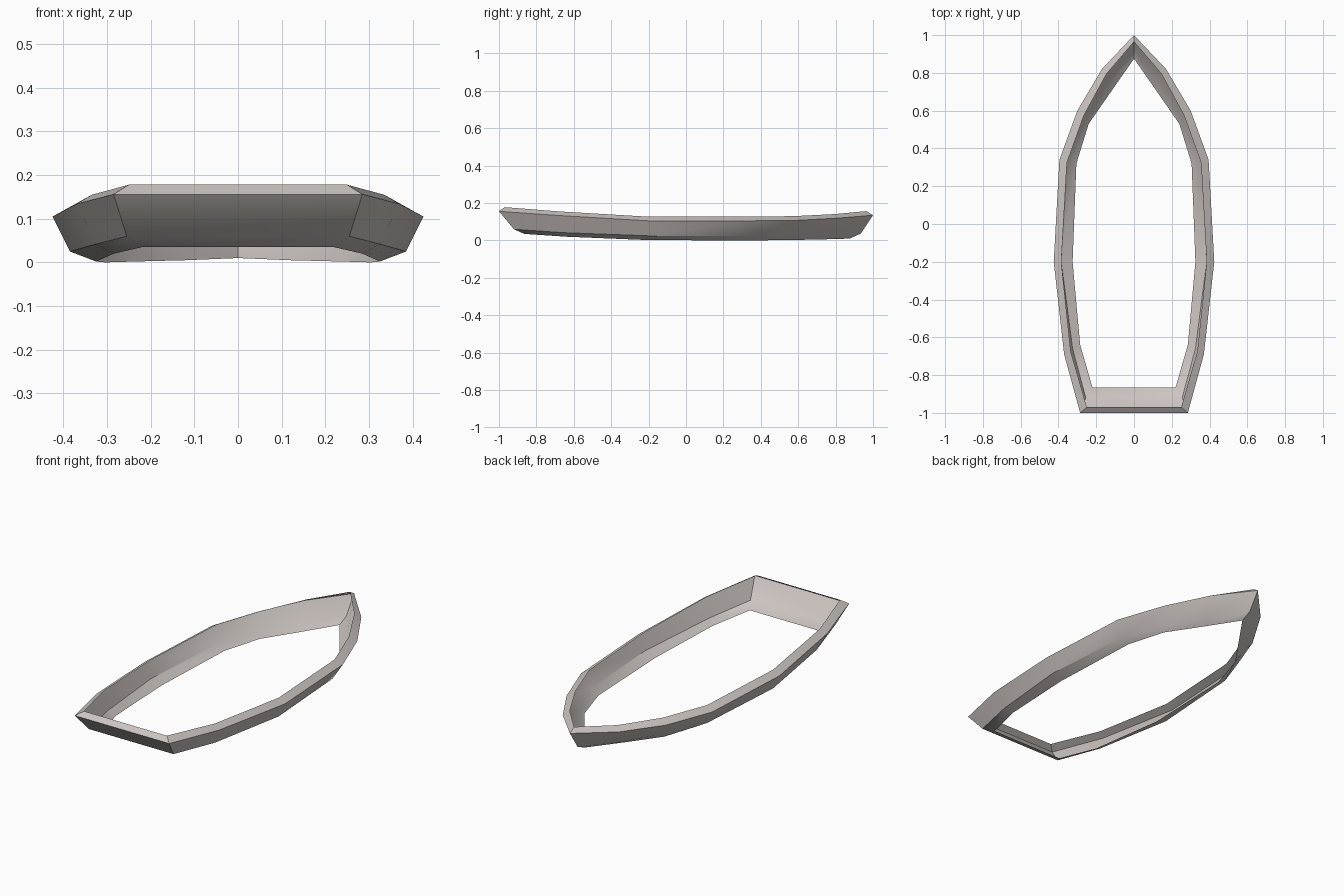
import bpy, bmesh, math

if "Cube" in bpy.data.objects:
    bpy.data.objects.remove(bpy.data.objects["Cube"])

# Half outlines of the hull, each from bow to stern corner on the right side (x, y, z)
rim_top = [(0, .965, .157), (.145, .795, .141), (.265, .575, .13), (.355, .325, .127),
           (.385, -.2, .127), (.335, -.675, .155), (.25, -.97, .178)]
sheer = [(0, 1, .135), (.17, .82, .12), (.30, .60, .108), (.395, .34, .105),
         (.425, -.2, .105), (.37, -.69, .134), (.285, -1, .156)]
chine = [(0, .935, .037), (.13, .755, .03), (.25, .55, .027), (.35, .315, .025),
         (.385, -.2, .025), (.325, -.66, .042), (.255, -.92, .06)]
floor_edge = [(0, .875, .01), (.12, .703, .005), (.24, .53, .002), (.305, .32, 0),
              (.325, -.2, .002), (.285, -.64, .02), (.22, -.865, .035)]


def full_loop(half):
    """Mirror a half outline across x = 0 into a closed loop."""
    return half + [(-x, y, z) for x, y, z in reversed(half[1:])]


# Hull: an open single-skin shell lofted through the four loops
bm = bmesh.new()
rings = [[bm.verts.new(p) for p in full_loop(h)]
         for h in (rim_top, sheer, chine, floor_edge)]
for a, b in zip(rings, rings[1:]):
    n = len(a)
    for i in range(n):
        j = (i + 1) % n
        bm.faces.new((b[j], b[i], a[i], a[j]))
mesh = bpy.data.meshes.new("boat_hull")
bm.to_mesh(mesh)
bm.free()
hull = bpy.data.objects.new("boat_hull", mesh)
bpy.context.collection.objects.link(hull)

# Single warm grey colour
mat = bpy.data.materials.new("warm_grey")
mat.diffuse_color = (.60, .55, .525, 1)
mat.use_nodes = True
mat.node_tree.nodes["Principled BSDF"].inputs["Base Color"].default_value = mat.diffuse_color
mesh.materials.append(mat)

# Smooth along the planks, sharp at the rim, chine, bow and stern
bpy.context.view_layer.objects.active = hull
hull.select_set(True)
bpy.ops.object.shade_smooth_by_angle(angle=math.radians(30))
